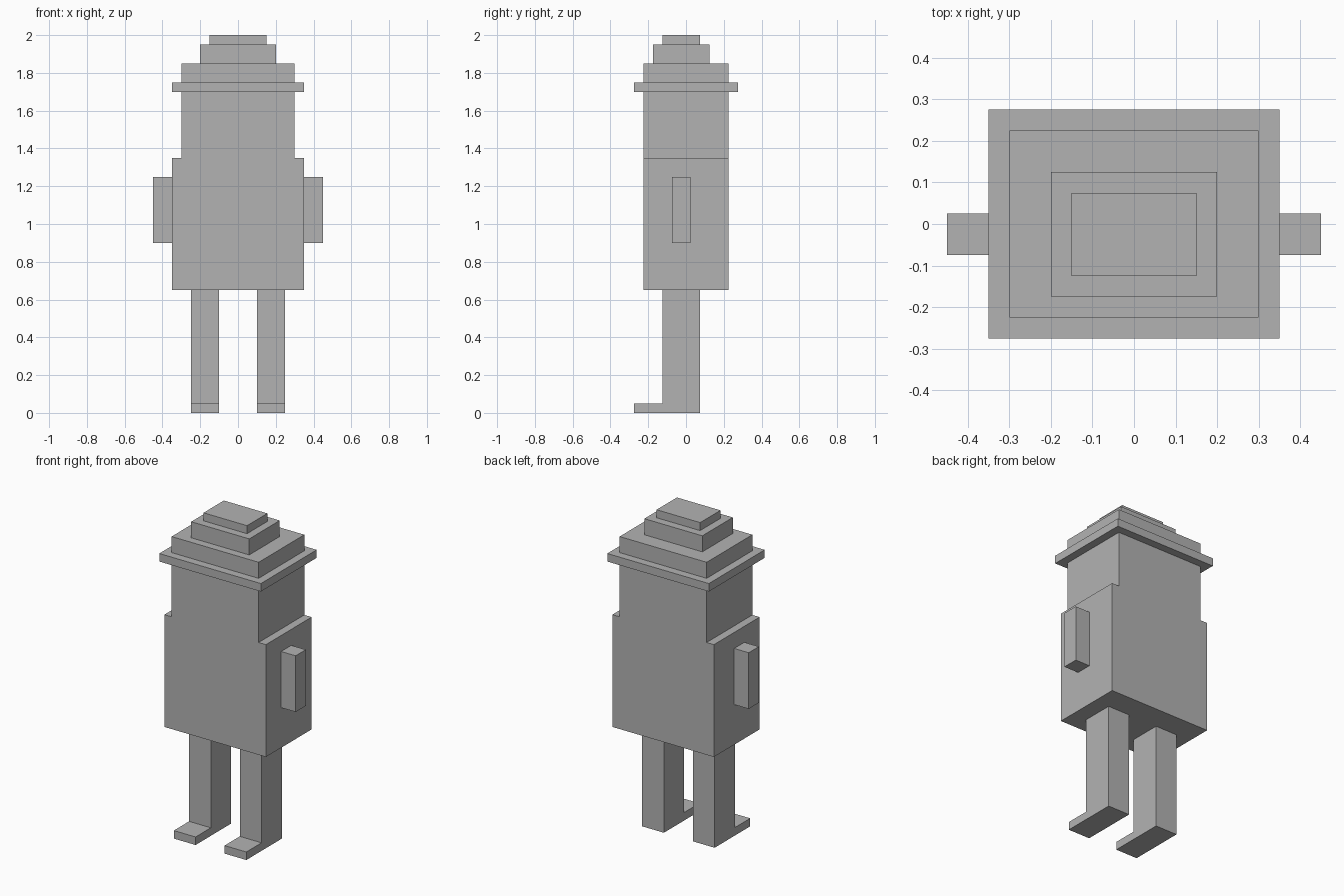
import bpy
import bmesh
from mathutils import Vector

default_cube = bpy.data.objects.get("Cube")
if default_cube:
    bpy.data.objects.remove(default_cube, do_unlink=True)

# The single flat colour
GREY = (0.45, 0.45, 0.45, 1.0)
grey = bpy.data.materials.new("plain_grey")
grey.use_nodes = True
grey.diffuse_color = GREY
grey.node_tree.nodes["Principled BSDF"].inputs["Base Color"].default_value = GREY


def prism(name, outline, direction):
    """Extrude a closed planar outline along a direction into a flat-faced solid."""
    bm = bmesh.new()
    face = bm.faces.new([bm.verts.new(p) for p in outline])
    new = bmesh.ops.extrude_face_region(bm, geom=[face])["geom"]
    moved = [v for v in new if isinstance(v, bmesh.types.BMVert)]
    bmesh.ops.translate(bm, verts=moved, vec=Vector(direction))
    bmesh.ops.recalc_face_normals(bm, faces=bm.faces)
    mesh = bpy.data.meshes.new(name)
    bm.to_mesh(mesh)
    bm.free()
    mesh.materials.append(grey)
    obj = bpy.data.objects.new(name, mesh)
    bpy.context.scene.collection.objects.link(obj)
    return obj


def box(name, x, y, z):
    """Box from (min, max) ranges on each axis."""
    outline = [(x[0], y[0], z[0]), (x[1], y[0], z[0]),
               (x[1], y[1], z[0]), (x[0], y[1], z[0])]
    return prism(name, outline, (0, 0, z[1] - z[0]))


# Torso and narrower head share flush front and back faces
half = [(0.35, 0.65), (0.35, 1.35), (0.30, 1.35), (0.30, 1.85)]
silhouette = half + [(-x, z) for x, z in reversed(half)]
prism("torso_and_head", [(x, -0.225, z) for x, z in silhouette], (0, 0.45, 0))

# Hat brim and stepped crown
box("hat_brim", (-0.35, 0.35), (-0.275, 0.275), (1.70, 1.75))
box("hat_crown", (-0.20, 0.20), (-0.175, 0.125), (1.85, 1.95))
box("hat_top", (-0.15, 0.15), (-0.125, 0.075), (1.95, 2.0))

# Legs with forward feet, and short arms, on both sides
leg_profile = [(-0.275, 0), (0.075, 0), (0.075, 0.65),
               (-0.125, 0.65), (-0.125, 0.05), (-0.275, 0.05)]
for side, sign in (("left", 1), ("right", -1)):
    prism(side + "_leg", [(sign * 0.10, y, z) for y, z in leg_profile],
          (sign * 0.15, 0, 0))
    box(side + "_arm", sorted((sign * 0.35, sign * 0.45)),
        (-0.075, 0.025), (0.90, 1.25))
